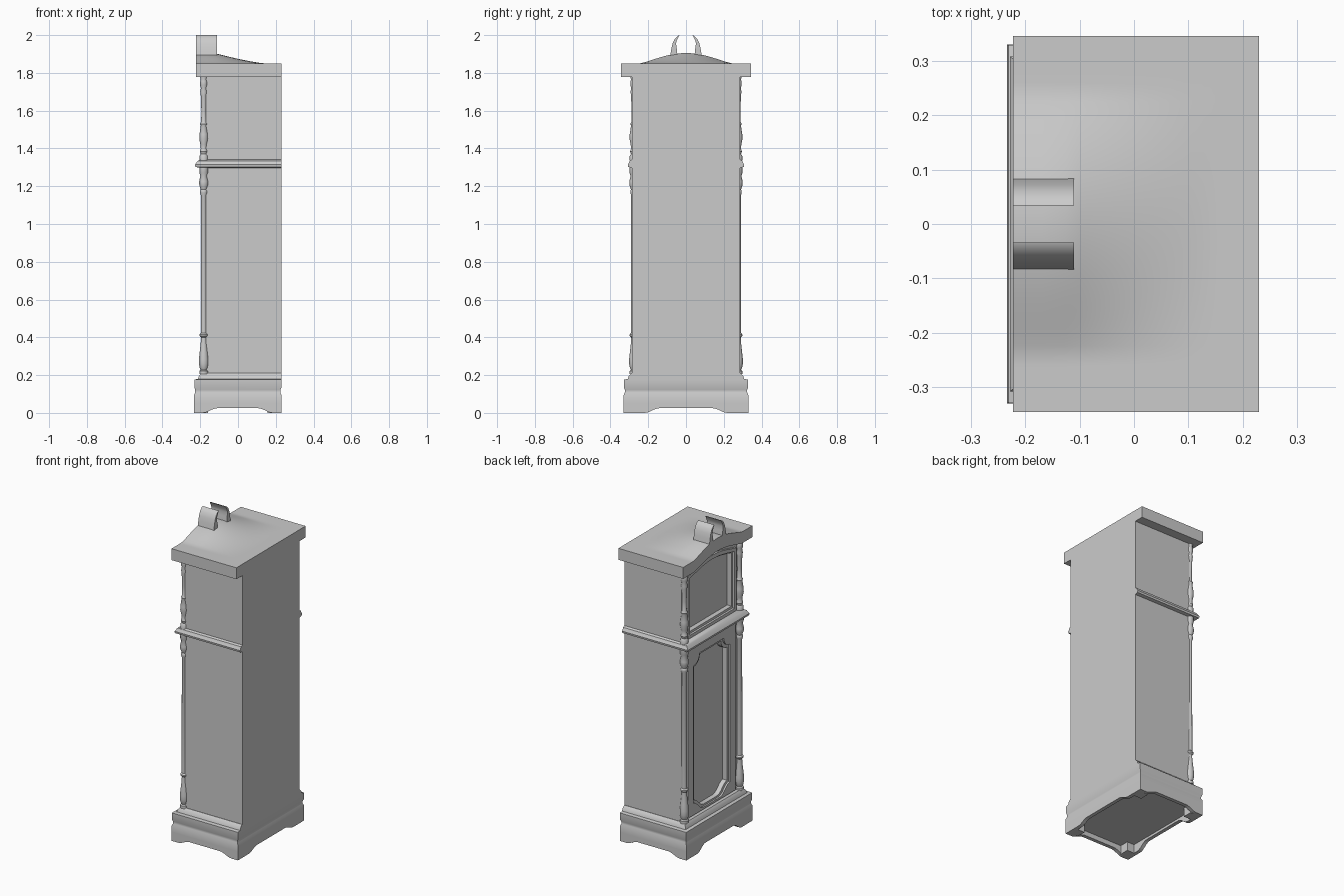
import bpy, bmesh, math

default = bpy.data.objects.get("Cube")
if default:
    bpy.data.objects.remove(default, do_unlink=True)

BACK = 0.23
BODY_HALF = 0.286
BODY_FRONT = -0.17
CAP_HALF = 0.345
CAP_FRONT = -0.222
CAP_BOTTOM, CAP_TOP = 1.778, 1.85


def finish(name, bm, smooth=True):
    bmesh.ops.recalc_face_normals(bm, faces=bm.faces[:])
    mesh = bpy.data.meshes.new(name)
    bm.to_mesh(mesh)
    bm.free()
    obj = bpy.data.objects.new(name, mesh)
    bpy.context.collection.objects.link(obj)
    if smooth:
        bpy.ops.object.select_all(action="DESELECT")
        obj.select_set(True)
        bpy.context.view_layer.objects.active = obj
        bpy.ops.object.shade_smooth_by_angle(angle=math.radians(35))
    return obj


def stack(name, levels):
    """Rectangular moulding: each level is z, half width, front x, back x."""
    bm = bmesh.new()
    rings = []
    for z, half, front, back in levels:
        corners = ((front, -half), (back, -half), (back, half), (front, half))
        rings.append([bm.verts.new((x, y, z)) for x, y in corners])
    for low, high in zip(rings, rings[1:]):
        for i in range(4):
            j = (i + 1) % 4
            bm.faces.new((low[i], low[j], high[j], high[i]))
    bm.faces.new(rings[0])
    bm.faces.new(rings[-1])
    return finish(name, bm)


def plate(name, loops, start, end, axis="x"):
    """Outline with optional holes, extruded along an axis."""
    bm = bmesh.new()
    for loop in loops:
        verts = [bm.verts.new((start, u, v) if axis == "x" else (u, start, v)) for u, v in loop]
        for i, vert in enumerate(verts):
            bm.edges.new((vert, verts[(i + 1) % len(verts)]))
    bmesh.ops.triangle_fill(bm, edges=bm.edges[:], use_beauty=True)
    result = bmesh.ops.extrude_face_region(bm, geom=bm.faces[:])
    moved = [g for g in result["geom"] if isinstance(g, bmesh.types.BMVert)]
    shift = end - start
    bmesh.ops.translate(bm, verts=moved, vec=(shift, 0, 0) if axis == "x" else (0, shift, 0))
    return finish(name, bm)


def mirrored(half):
    """Close a half outline by reflecting it in the centre line."""
    return half + [(-u, v) for u, v in reversed(half)]


def bump(y):
    return math.cos(math.pi * y / 0.49) ** 1.2 if abs(y) < 0.245 else 0.0


def arched(half, bottom, top, rise):
    """Panel outline with a swelling top edge."""
    steps = 24
    ys = [half - 2 * half * i / steps for i in range(steps + 1)]
    return [(-half, bottom), (half, bottom)] + [(y, top + rise * bump(y)) for y in ys]


def shaped(half, bottom, top, cut):
    """Door outline with scooped corners and a dipping lower edge."""
    turns = [math.pi / 2 * i / 6 for i in range(7)]
    lower = [(half - cut * 1.6 * (1 - t / 6), bottom + cut * (1 - math.cos(math.pi * t / 6)) / 2)
             for t in range(7)]
    upper = [(half - cut * math.sin(a), top - cut * math.cos(a)) for a in turns]
    return mirrored(lower + upper)


def turned(name, profile, x, y, sides=20):
    bm = bmesh.new()
    rings = []
    for radius, z in profile:
        angles = [2 * math.pi * i / sides for i in range(sides)]
        rings.append([bm.verts.new((x + radius * math.cos(a), y + radius * math.sin(a), z))
                      for a in angles])
    for low, high in zip(rings, rings[1:]):
        for i in range(sides):
            j = (i + 1) % sides
            bm.faces.new((low[i], low[j], high[j], high[i]))
    bm.faces.new(rings[0])
    bm.faces.new(rings[-1])
    return finish(name, bm)


# Case and front frame with two openings
stack("case", [(z, BODY_HALF, -0.14, BACK) for z in (0.19, 1.79)])
hood_hole = arched(0.21, 1.38, 1.71, 0.04)
door_hole = shaped(0.165, 0.24, 1.2, 0.06)
plate("front_frame", [arched(BODY_HALF, 0.19, 1.79, 0.05), hood_hole, door_hole],
      BODY_FRONT, -0.139)

# Raised door frames
plate("hood_door", [arched(0.24, 1.345, 1.74, 0.045), arched(0.222, 1.365, 1.72, 0.04)],
      -0.183, BODY_FRONT)
door = [(0.235, 0.215), (0.235, 1.29)]
plate("trunk_door", [mirrored(door), shaped(0.18, 0.228, 1.215, 0.06)], -0.18, BODY_FRONT)

# Base moulding
stack("base", [
    (0.055, 0.33, -0.233, BACK), (0.095, 0.33, -0.233, BACK),
    (0.108, 0.324, -0.227, 0.224), (0.122, 0.324, -0.227, 0.224),
    (0.135, 0.329, -0.231, BACK), (0.176, 0.329, -0.231, BACK),
    (0.18, 0.308, -0.212, BACK), (0.196, 0.303, -0.207, BACK),
    (0.21, 0.288, -0.195, BACK)])


# Bracket feet and aprons
def apron(low, high, foot, rise):
    run = high - low
    curve = [(foot + 0.08 * t / 6, rise * (1 - math.cos(math.pi * t / 6)) / 2) for t in range(7)]
    left = [(low, 0.06), (low, 0)] + [(low + u, v) for u, v in curve]
    return left + [(low + run - (u - low), v) for u, v in reversed(left)]


plate("front_apron", [apron(-0.33, 0.33, 0.11, 0.04)], -0.233, -0.21)
plate("back_apron", [apron(-0.33, 0.33, 0.11, 0.025)], BACK - 0.023, BACK)
for side, label in ((1, "left"), (-1, "right")):
    plate(label + "_apron", [apron(-0.233, BACK, 0.045, 0.025)],
          side * 0.33, side * 0.307, axis="y")
    for end, x in (("front", -0.21), ("back", 0.207)):
        inward = 0.05 if x < 0 else -0.05
        block = [(x, 0), (x + inward, 0), (x + inward, 0.06), (x, 0.06)]
        plate(f"{end}_{label}_foot", [block], side * 0.31, side * 0.25, axis="y")

# Waist moulding
stack("waist_moulding", [
    (1.297, 0.286, -0.2, BACK), (1.302, 0.306, -0.226, BACK), (1.314, 0.308, -0.228, BACK),
    (1.322, 0.303, -0.222, BACK), (1.334, 0.298, -0.214, BACK), (1.341, 0.286, -0.2, BACK)])

# Turned corner columns
lower_column = [
    (0.024, 0.205), (0.024, 0.222), (0.017, 0.228), (0.022, 0.238), (0.026, 0.26),
    (0.026, 0.285), (0.021, 0.33), (0.016, 0.375), (0.015, 0.4), (0.023, 0.408),
    (0.023, 0.416), (0.016, 0.424), (0.015, 1.15), (0.02, 1.165), (0.02, 1.175),
    (0.016, 1.182), (0.024, 1.205), (0.025, 1.225), (0.018, 1.255), (0.024, 1.27),
    (0.024, 1.3)]
upper_column = [
    (0.023, 1.335), (0.023, 1.36), (0.016, 1.37), (0.021, 1.385), (0.016, 1.4),
    (0.018, 1.42), (0.024, 1.45), (0.023, 1.475), (0.016, 1.52), (0.02, 1.53),
    (0.014, 1.542), (0.013, 1.6), (0.016, 1.68), (0.019, 1.7), (0.015, 1.72),
    (0.02, 1.735), (0.019, 1.755), (0.016, 1.765), (0.022, 1.79)]
for side, label in ((1, "left"), (-1, "right")):
    turned(label + "_lower_column", lower_column, -0.181, side * 0.275)
    turned(label + "_upper_column", upper_column, -0.181, side * 0.275)


# Roof: arch at the front fading to a flat back
def fade(x):
    t = min(max((x + 0.125) / 0.27, 0), 1)
    return (1 - t) ** 1.3


bm = bmesh.new()
columns = [CAP_FRONT, BODY_FRONT, BODY_FRONT + 0.002]
columns += [-0.125 + (BACK + 0.125) * i / 14 for i in range(15)]
rows = [-CAP_HALF + 2 * CAP_HALF * j / 40 for j in range(41)]
top, under = [], []
for x in columns:
    lift = 0.045 if x <= BODY_FRONT else 0
    top.append([bm.verts.new((x, y, CAP_TOP + 0.055 * bump(y) * fade(x))) for y in rows])
    under.append([bm.verts.new((x, y, CAP_BOTTOM + lift * bump(y))) for y in rows])
for i in range(len(columns) - 1):
    for grid in (top, under):
        for j in range(len(rows) - 1):
            bm.faces.new((grid[i][j], grid[i + 1][j], grid[i + 1][j + 1], grid[i][j + 1]))
    for j in (0, -1):
        bm.faces.new((top[i][j], top[i + 1][j], under[i + 1][j], under[i][j]))
for i in (0, -1):
    for j in range(len(rows) - 1):
        bm.faces.new((top[i][j], top[i][j + 1], under[i][j + 1], under[i][j]))
finish("roof", bm)

# Pair of curved crest horns
horn = [(0.045, 1.89), (0.049, 1.93), (0.053, 1.955), (0.048, 1.975), (0.034, 2.0),
        (0.043, 1.997), (0.06, 1.98), (0.071, 1.955), (0.078, 1.925), (0.084, 1.89)]
for side, label in ((1, "left"), (-1, "right")):
    plate(label + "_crest_horn", [[(side * u, v) for u, v in horn]], CAP_FRONT, -0.11)
